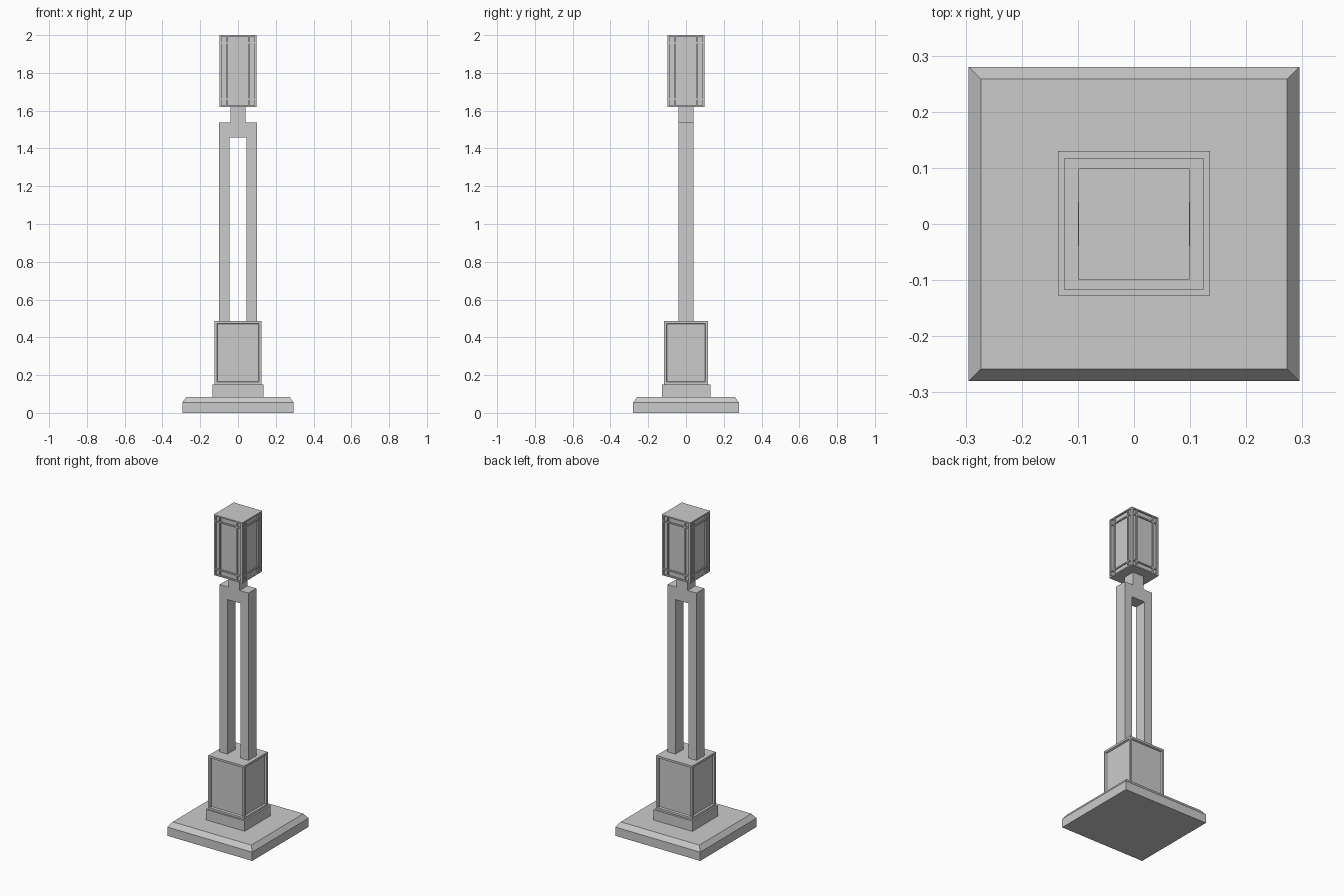
import bpy, bmesh
from mathutils import Matrix

if "Cube" in bpy.data.objects:
    bpy.data.objects.remove(bpy.data.objects["Cube"])


def box(name, x0, x1, y0, y1, z0, z1):
    bm = bmesh.new()
    bmesh.ops.create_cube(bm, size=1)
    for v in bm.verts:
        v.co.x = x1 if v.co.x > 0 else x0
        v.co.y = y1 if v.co.y > 0 else y0
        v.co.z = z1 if v.co.z > 0 else z0
    return finish(name, bm)


def finish(name, bm):
    me = bpy.data.meshes.new(name)
    bm.to_mesh(me)
    bm.free()
    ob = bpy.data.objects.new(name, me)
    bpy.context.collection.objects.link(ob)
    return ob


def side_faces(bm):
    return [f for f in bm.faces if abs(f.normal.z) < 0.5]


# Base slab with sloping rim
bm = bmesh.new()
bmesh.ops.create_cube(bm, size=1)
for v in bm.verts:
    v.co = (v.co.x * 0.59, v.co.y * 0.56, 0.055 if v.co.z > 0 else 0)
bm.normal_update()
top = max(bm.faces, key=lambda f: f.calc_center_median().z)
bmesh.ops.inset_region(bm, faces=[top], thickness=0.031, depth=0)
for v in top.verts:
    v.co.z = 0.085
finish("base_slab", bm)

# Plinth step
box("plinth", -0.135, 0.135, -0.127, 0.13, 0.085, 0.15)

# Pedestal with recessed panels on its four sides
bm = bmesh.new()
bmesh.ops.create_cube(bm, size=1)
for v in bm.verts:
    v.co = (v.co.x * 0.25, v.co.y * 0.234, 0.487 if v.co.z > 0 else 0.15)
bm.normal_update()
panels = side_faces(bm)
bmesh.ops.inset_individual(bm, faces=panels, thickness=0.018, depth=0)
bmesh.ops.inset_individual(bm, faces=panels, thickness=0.006, depth=-0.01)
finish("pedestal", bm)

# Fork: two posts, bridge and neck as one extruded outline
half = [(0.1, 0.487), (0.1, 1.537), (0.039, 1.537), (0.039, 1.623)]
inner = [(-0.046, 0.487), (-0.046, 1.457), (0.046, 1.457), (0.046, 0.487)]
outline = half + [(-x, z) for x, z in reversed(half)] + inner
bm = bmesh.new()
face = bm.faces.new([bm.verts.new((x, -0.039, z)) for x, z in outline])
ext = bmesh.ops.extrude_face_region(bm, geom=[face])
bmesh.ops.translate(bm, vec=(0, 0.078, 0),
                    verts=[g for g in ext["geom"] if isinstance(g, bmesh.types.BMVert)])
bmesh.ops.recalc_face_normals(bm, faces=bm.faces)
finish("fork_posts", bm)

# Lantern core and end plates
Z0, Z1 = 1.62, 2.0
box("lantern_glass", -0.09, 0.09, -0.09, 0.09, Z0 + 0.004, Z1 - 0.004)
box("lantern_top", -0.099, 0.099, -0.099, 0.099, Z1 - 0.008, Z1)
box("lantern_bottom", -0.099, 0.099, -0.099, 0.099, Z0, Z0 + 0.008)

# Lantern corner bars
for sx in (-1, 1):
    for sy in (-1, 1):
        xs = sorted((sx * 0.088, sx * 0.099))
        ys = sorted((sy * 0.088, sy * 0.099))
        box("lantern_corner", *xs, *ys, Z0 + 0.008, Z1 - 0.008)

# Crossing glazing bars on each lantern side
for i in range(4):
    turn = Matrix.Rotation(i * 1.5707963, 4, "Z")
    for s in (-1, 1):
        c = s * 0.06
        bar = box("lantern_upright", c - 0.004, c + 0.004, -0.098, -0.088, Z0 + 0.008, Z1 - 0.008)
        bar.data.transform(turn)
        z = (Z0 + Z1) / 2 + s * 0.15
        bar = box("lantern_crossbar", -0.088, 0.088, -0.097, -0.088, z - 0.004, z + 0.004)
        bar.data.transform(turn)
